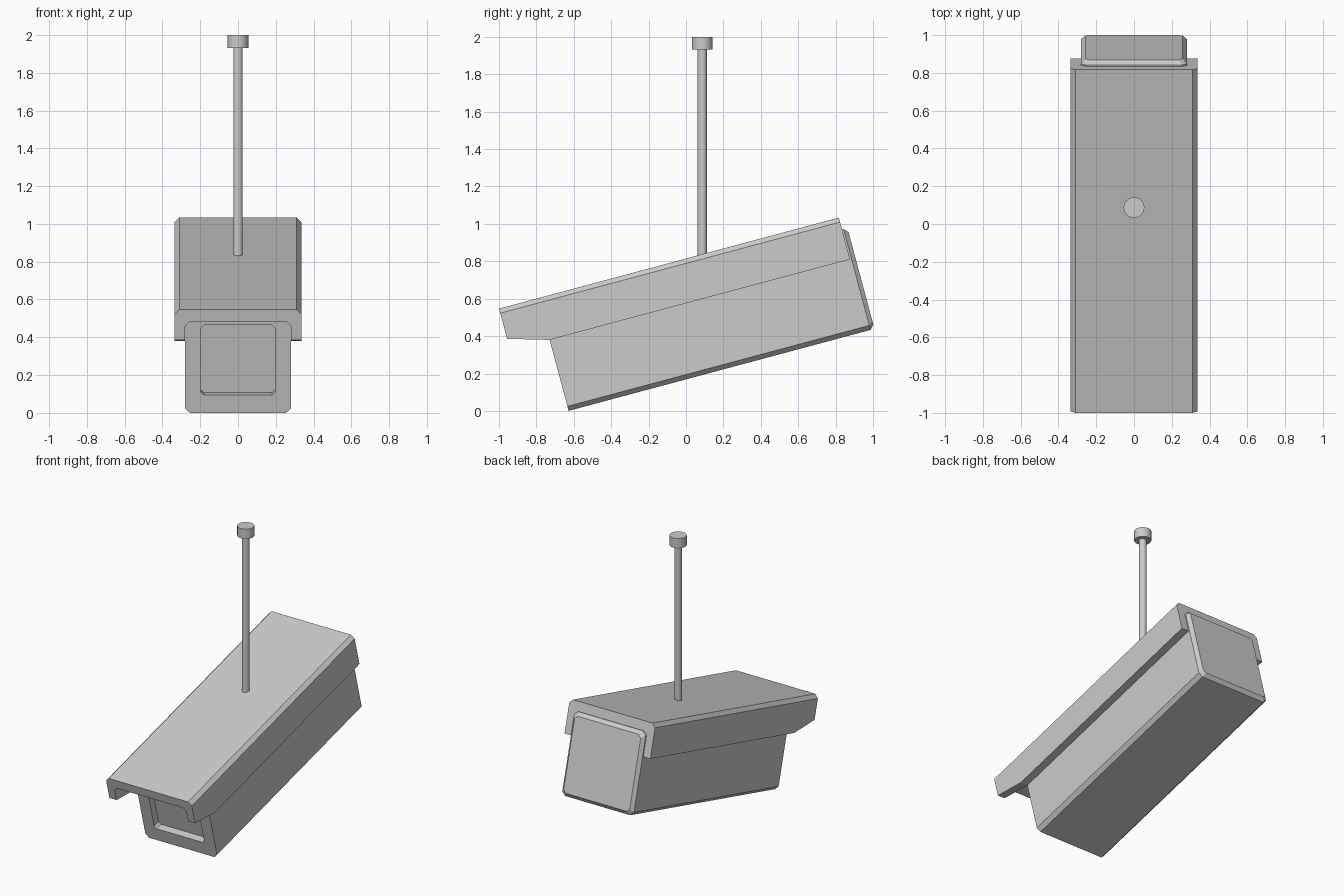
import bpy
import bmesh
from math import radians
from mathutils import Matrix

cube = bpy.data.objects.get("Cube")
if cube:
    bpy.data.objects.remove(cube, do_unlink=True)

GREY = (0.6, 0.6, 0.6, 1)
grey = bpy.data.materials.new("light grey")
grey.use_nodes = True
grey.diffuse_color = GREY
grey.node_tree.nodes["Principled BSDF"].inputs["Base Color"].default_value = GREY

# The housing is modelled level, then tipped nose down
TILT = Matrix.Rotation(radians(15), 4, 'X')


def add_object(name, bm):
    bmesh.ops.recalc_face_normals(bm, faces=bm.faces)
    mesh = bpy.data.meshes.new(name)
    bm.to_mesh(mesh)
    bm.free()
    mesh.materials.append(grey)
    obj = bpy.data.objects.new(name, mesh)
    bpy.context.collection.objects.link(obj)
    return obj


def loft(name, rings):
    """Skin (y, [(x, z), ...]) rings, close both ends and tilt the result."""
    bm = bmesh.new()
    loops = [[bm.verts.new((x, y, z)) for x, z in pts] for y, pts in rings]
    for a, b in zip(loops, loops[1:]):
        for i in range(len(a)):
            j = (i + 1) % len(a)
            bm.faces.new((a[i], a[j], b[j], b[i]))
    bm.faces.new(loops[0])
    bm.faces.new(loops[-1])
    bmesh.ops.dissolve_limit(bm, angle_limit=radians(0.5),
                             verts=bm.verts, edges=bm.edges)
    bm.transform(TILT)
    return add_object(name, bm)


def mirrored(half):
    return half + [(-x, z) for x, z in reversed(half)]


def chamfered(w, bottom, top, c):
    return mirrored([(w - c, bottom), (w, bottom + c), (w, top - c), (w - c, top)])


def hood_section(leg):
    return mirrored([(0.255, 0.722), (0.28, 0.697), (0.28, leg), (0.335, leg),
                     (0.335, 0.762), (0.31, 0.787)])


# Body with recessed front window and chamfered back
window = chamfered(0.195, 0.26, 0.643, 0.015)
shell = chamfered(0.28, 0.163, 0.722, 0.025)
loft("camera_body", [
    (-0.556, window), (-0.606, window), (-0.606, shell), (1.065, shell),
    (1.087, chamfered(0.258, 0.187, 0.698, 0.02)),
])

# Hood with overhanging front and raked lower front corners
loft("sun_hood", [(-0.824, hood_section(0.62)), (-0.607, hood_section(0.556)),
                  (1.057, hood_section(0.556))])


# Hanging rod and its ceiling cap
def cylinder(name, radius, z0, z1):
    bm = bmesh.new()
    bmesh.ops.create_cone(bm, cap_ends=True, segments=24, radius1=radius,
                          radius2=radius, depth=z1 - z0,
                          matrix=Matrix.Translation((0, 0.087, (z0 + z1) / 2)))
    obj = add_object(name, bm)
    bpy.ops.object.select_all(action='DESELECT')
    obj.select_set(True)
    bpy.context.view_layer.objects.active = obj
    bpy.ops.object.shade_smooth_by_angle(angle=radians(30))


cylinder("hanging_rod", 0.025, 0.8, 1.95)
cylinder("ceiling_cap", 0.055, 1.932, 2.0)
